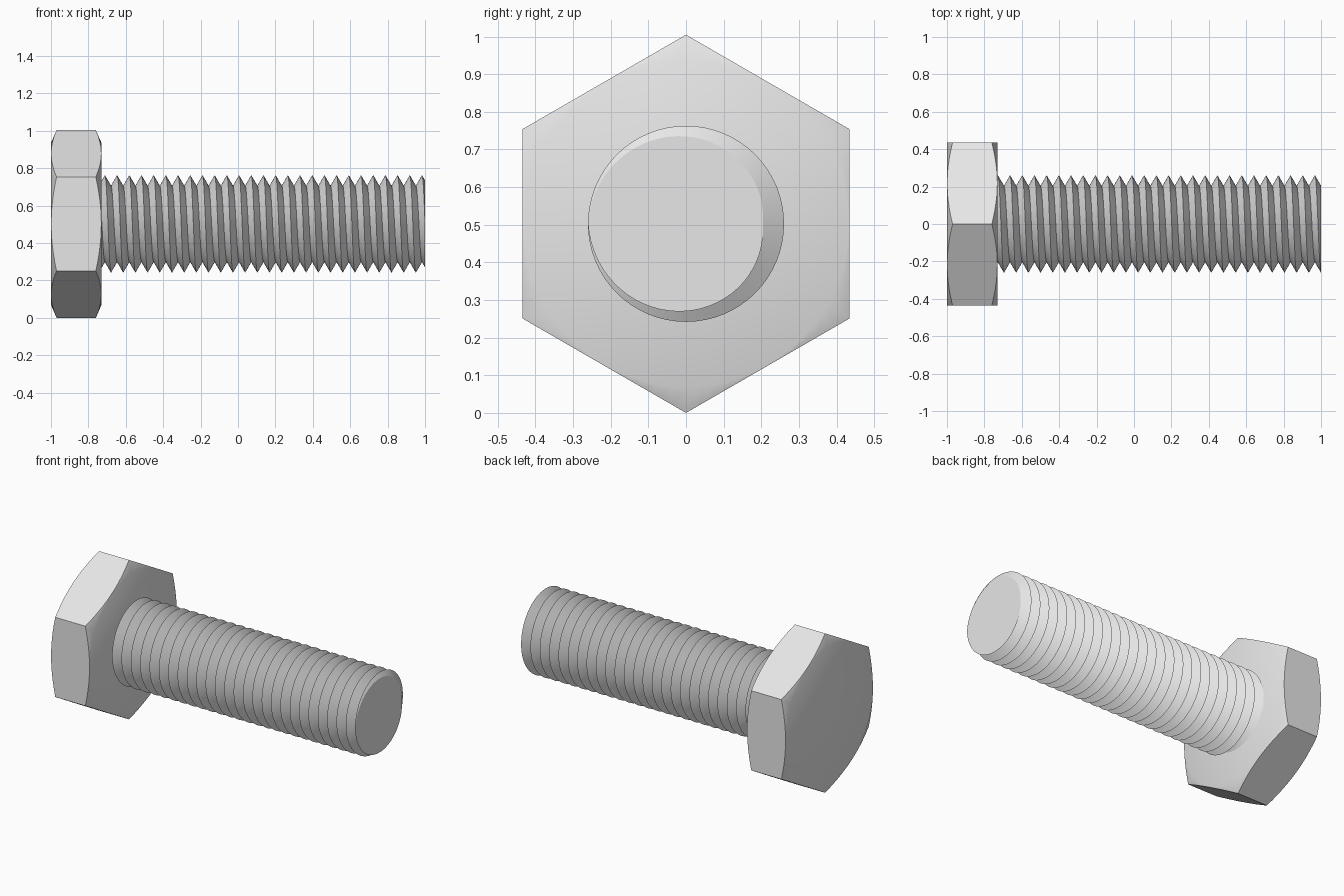
import bpy, bmesh
from math import sin, cos, tau, pi, radians

cube = bpy.data.objects.get("Cube")
if cube:
    bpy.data.objects.remove(cube, do_unlink=True)

AXIS_Z = 0.5025

steel = bpy.data.materials.new("plain_steel")
steel.use_nodes = True
colour = (0.8, 0.8, 0.8, 1)
steel.diffuse_color = colour
steel.node_tree.nodes["Principled BSDF"].inputs["Base Color"].default_value = colour


def point(x, r, a):
    """Point around the long axis; a runs counterclockwise seen from +x."""
    return (x, r * cos(a), AXIS_Z + r * sin(a))


def finish(name, bm):
    bmesh.ops.recalc_face_normals(bm, faces=bm.faces[:])
    mesh = bpy.data.meshes.new(name)
    bm.to_mesh(mesh)
    bm.free()
    mesh.materials.append(steel)
    obj = bpy.data.objects.new(name, mesh)
    bpy.context.collection.objects.link(obj)
    bpy.ops.object.select_all(action="DESELECT")
    obj.select_set(True)
    bpy.context.view_layer.objects.active = obj
    bpy.ops.object.shade_smooth_by_angle(angle=radians(30))
    return obj


# Hexagonal head: conical chamfers cut curved edges into the six flats
def build_head(left=-1.0, right=-0.73, corner=0.5025, chamfer=0.03, per_side=12):
    bm = bmesh.new()
    flat = corner * cos(pi / 6)
    face_r = flat - 0.002
    count = 6 * per_side
    rings = [[], [], [], []]
    for i in range(count):
        a = pi / 2 + tau * i / count
        off = tau * (i % per_side) / count - pi / 6
        r = flat / cos(off)
        inset = chamfer * (r - face_r) / (corner - face_r)
        spots = ((left, face_r), (left + inset, r), (right - inset, r), (right, face_r))
        for ring, (x, radius) in zip(rings, spots):
            ring.append(bm.verts.new(point(x, radius, a)))
    for low, high in zip(rings, rings[1:]):
        for i in range(count):
            k = (i + 1) % count
            bm.faces.new((low[i], low[k], high[k], high[i]))
    bm.faces.new(rings[0])
    bm.faces.new(rings[-1])
    return finish("hex_head", bm)


# Threaded shank: one right-handed V-thread helix, cut square at both ends
def build_shank(start=-0.85, end=1.0, crest_r=0.2605, root_r=0.204,
                pitch=0.0652, steps=64, turns=33):
    bm = bmesh.new()
    x0 = end - 30.5 * pitch
    crest, root = [], []
    for j in range(turns * steps):
        a = tau * j / steps
        x = x0 + pitch * j / steps
        crest.append(bm.verts.new(point(x, crest_r, a)))
        root.append(bm.verts.new(point(x + pitch / 2, root_r, a)))
    for j in range(turns * steps - 1):
        bm.faces.new((crest[j], root[j], root[j + 1], crest[j + 1]))
        k = j + steps
        if k + 1 < len(crest):
            bm.faces.new((root[j], crest[k], crest[k + 1], root[j + 1]))
    for x, side in ((start, -1), (end, 1)):
        cut = bmesh.ops.bisect_plane(
            bm, geom=bm.verts[:] + bm.edges[:] + bm.faces[:], dist=1e-6,
            plane_co=(x, 0, 0), plane_no=(side, 0, 0), clear_outer=True)
        rim = [e for e in cut["geom_cut"] if isinstance(e, bmesh.types.BMEdge)]
        bmesh.ops.edgeloop_fill(bm, edges=rim)
    return finish("threaded_shank", bm)


build_head()
build_shank()
